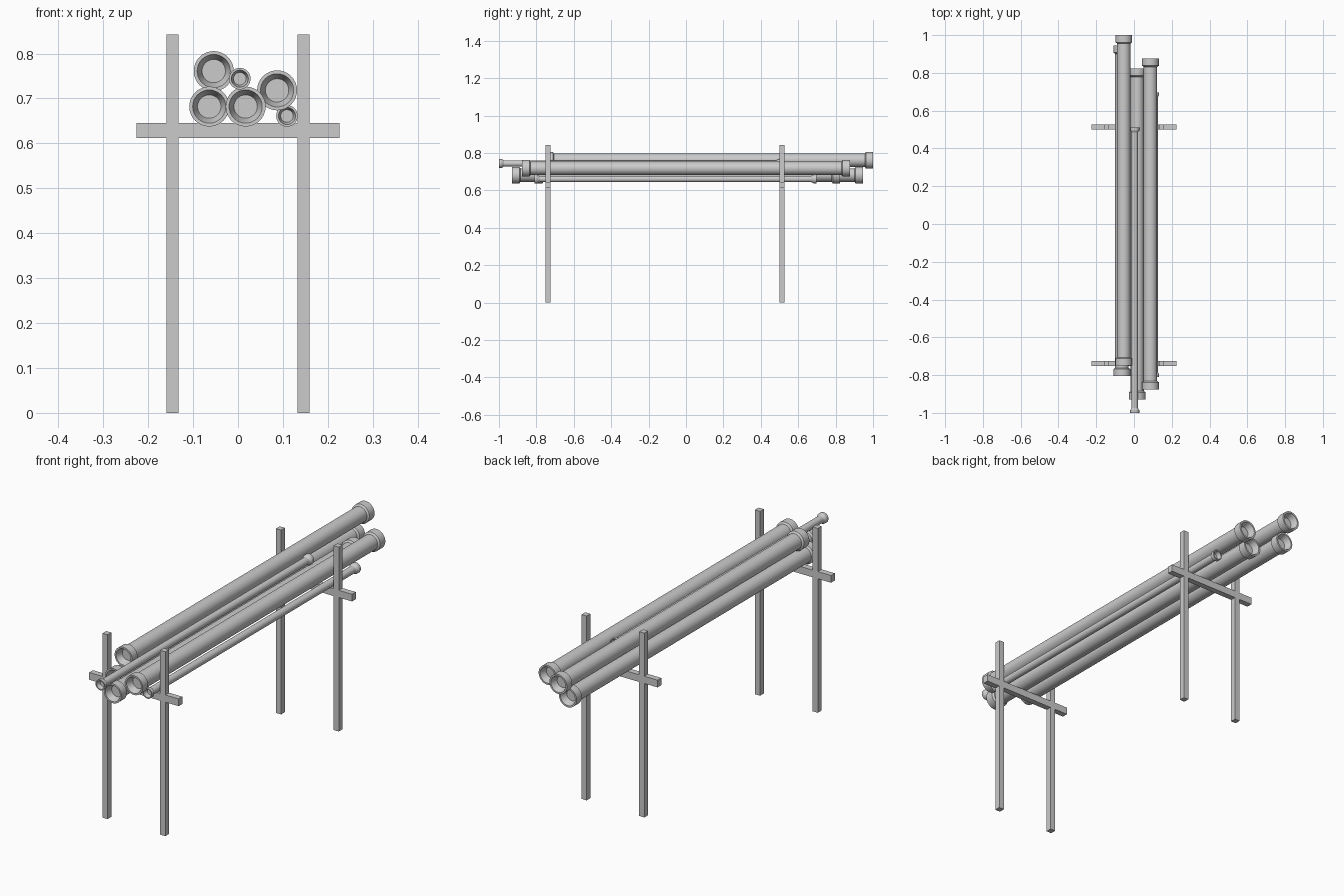
import bpy, bmesh, math

if "Cube" in bpy.data.objects:
    bpy.data.objects.remove(bpy.data.objects["Cube"])

SIDES = 32


def add_object(name, bm):
    bmesh.ops.recalc_face_normals(bm, faces=bm.faces)
    mesh = bpy.data.meshes.new(name)
    bm.to_mesh(mesh)
    bm.free()
    ob = bpy.data.objects.new(name, mesh)
    bpy.context.collection.objects.link(ob)
    return ob


def support_frame(name, y, depth=0.027):
    # Two posts joined by a flush crossbar, as one mirrored outline
    right = [(0.133, 0.612), (0.133, 0), (0.159, 0), (0.159, 0.612), (0.226, 0.612),
             (0.226, 0.645), (0.159, 0.645), (0.159, 0.842), (0.133, 0.842), (0.133, 0.645)]
    outline = right + [(-x, z) for x, z in reversed(right)]
    bm = bmesh.new()
    face = bm.faces.new([bm.verts.new((x, y - depth / 2, z)) for x, z in outline])
    ext = bmesh.ops.extrude_face_region(bm, geom=[face])
    verts = [g for g in ext["geom"] if isinstance(g, bmesh.types.BMVert)]
    bmesh.ops.translate(bm, verts=verts, vec=(0, depth, 0))
    add_object(name, bm)


def pipe(name, x, z, y0, y1, collar_r, tube_r, lip_r, bore_r, collar_len, taper, recess):
    # Lathed profile: recessed end, flared mouth, collar, tube; same at the far end
    near = [(bore_r, recess), (lip_r, 0), (collar_r, 0), (collar_r, collar_len),
            (tube_r, collar_len + taper)]
    profile = [(r, y0 + d) for r, d in near] + [(r, y1 - d) for r, d in reversed(near)]
    bm = bmesh.new()
    rings = []
    for r, y in profile:
        rings.append([bm.verts.new((x + r * math.cos(a), y, z + r * math.sin(a)))
                      for a in (2 * math.pi * i / SIDES for i in range(SIDES))])
    for a, b in zip(rings, rings[1:]):
        for i in range(SIDES):
            j = (i + 1) % SIDES
            bm.faces.new((a[i], a[j], b[j], b[i]))
    bm.faces.new(rings[0])
    bm.faces.new(rings[-1])
    ob = add_object(name, bm)
    bpy.ops.object.select_all(action='DESELECT')
    ob.select_set(True)
    bpy.context.view_layer.objects.active = ob
    bpy.ops.object.shade_smooth_by_angle(angle=math.radians(30))


# Support frames
support_frame("front_support_frame", -0.738)
support_frame("back_support_frame", 0.514)

# Large pipes
large = dict(collar_r=0.0445, tube_r=0.036, lip_r=0.037, bore_r=0.026,
             collar_len=0.038, taper=0.006, recess=0.03)
for name, x, z, y0, y1 in [
        ("large_pipe_top", -0.054, 0.761, -0.75, 1.0),
        ("large_pipe_left", -0.064, 0.682, -0.806, 0.945),
        ("large_pipe_middle", 0.017, 0.682, -0.929, 0.823),
        ("large_pipe_right", 0.087, 0.718, -0.876, 0.876)]:
    pipe(name, x, z, y0, y1, **large)

# Small pipes
small = dict(collar_r=0.024, tube_r=0.017, lip_r=0.019, bore_r=0.014,
             collar_len=0.014, taper=0.012, recess=0.02)
for name, x, z, y0, y1 in [
        ("small_pipe_top", 0.004, 0.744, -1.0, 0.51),
        ("small_pipe_bottom", 0.109, 0.661, -0.81, 0.697)]:
    pipe(name, x, z, y0, y1, **small)
